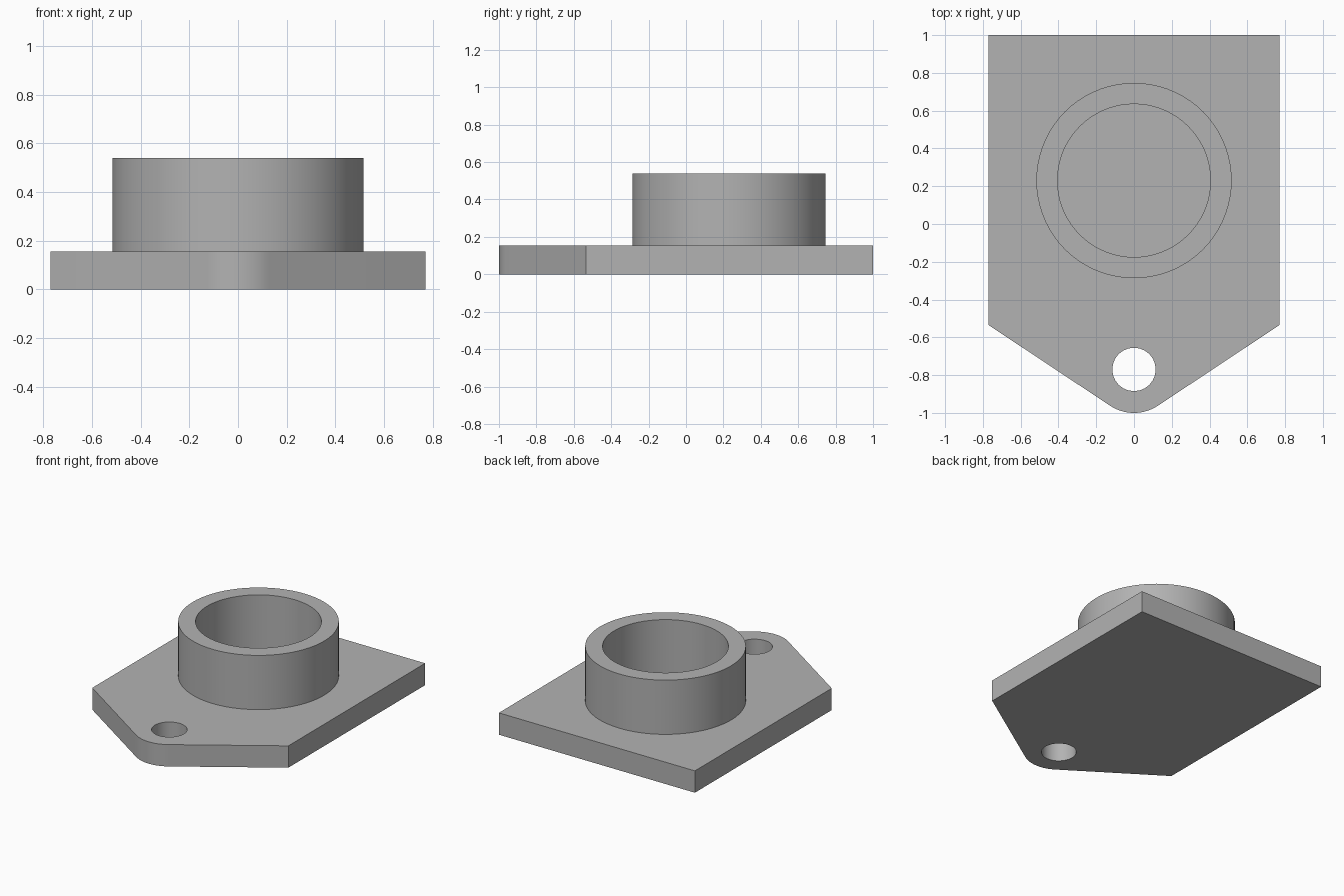
import bpy, bmesh
from math import sin, cos, pi, radians, atan2, acos, hypot

cube = bpy.data.objects.get("Cube")
if cube:
    bpy.data.objects.remove(cube, do_unlink=True)

PLATE_TOP, COLLAR_TOP = 0.155, 0.54
HALF_WIDTH, SHOULDER_Y = 0.77, -0.535
NOSE_Y, NOSE_R, HOLE_R = -0.77, 0.23, 0.115
COLLAR_Y, OUTER_R, INNER_R = 0.23, 0.517, 0.405

grey = bpy.data.materials.new("plain grey")
grey.use_nodes = True
colour = (0.45, 0.45, 0.45, 1)
grey.diffuse_color = colour
grey.node_tree.nodes["Principled BSDF"].inputs["Base Color"].default_value = colour


def circle(r, cy, count):
    return [(r * cos(2 * pi * i / count), cy + r * sin(2 * pi * i / count))
            for i in range(count)]


def extruded(name, loops, z0, z1, keep_base=True):
    """Fill the area between closed loops and extrude it upward."""
    bm = bmesh.new()
    edges = []
    for loop in loops:
        vs = [bm.verts.new((x, y, z0)) for x, y in loop]
        edges += [bm.edges.new((a, b)) for a, b in zip(vs, vs[1:] + vs[:1])]
    bmesh.ops.triangle_fill(bm, edges=edges, use_beauty=True)
    base = bm.faces[:]
    result = bmesh.ops.extrude_face_region(bm, geom=base, use_keep_orig=True)
    top = [g for g in result["geom"] if isinstance(g, bmesh.types.BMVert)]
    bmesh.ops.translate(bm, verts=top, vec=(0, 0, z1 - z0))
    bmesh.ops.recalc_face_normals(bm, faces=bm.faces)
    if not keep_base:
        low = [f for f in bm.faces if all(v.co.z < z0 + 0.001 for v in f.verts)]
        bmesh.ops.delete(bm, geom=low, context='FACES')
    mesh = bpy.data.meshes.new(name)
    bm.to_mesh(mesh)
    bm.free()
    mesh.materials.append(grey)
    obj = bpy.data.objects.new(name, mesh)
    bpy.context.collection.objects.link(obj)
    bpy.ops.object.select_all(action='DESELECT')
    obj.select_set(True)
    bpy.context.view_layer.objects.active = obj
    bpy.ops.object.shade_smooth_by_angle(angle=radians(25))
    return obj


# Plate outline: square back, sloped front edges tangent to a rounded nose
dx, dy = HALF_WIDTH, SHOULDER_Y - NOSE_Y
tangent = atan2(dy, dx) - acos(NOSE_R / hypot(dx, dy))
sweep = pi + 2 * tangent
STEPS = 16
nose = []
for i in range(STEPS + 1):
    a = -pi - tangent + sweep * i / STEPS
    nose.append((NOSE_R * cos(a), NOSE_Y + NOSE_R * sin(a)))
outline = [(HALF_WIDTH, SHOULDER_Y), (HALF_WIDTH, 1),
           (-HALF_WIDTH, 1), (-HALF_WIDTH, SHOULDER_Y)] + nose

# Base plate with its through hole
extruded("base_plate", [outline, circle(HOLE_R, NOSE_Y, 24)], 0, PLATE_TOP)

# Round collar standing on the plate
extruded("collar", [circle(OUTER_R, COLLAR_Y, 72), circle(INNER_R, COLLAR_Y, 72)],
         PLATE_TOP, COLLAR_TOP, keep_base=False)
